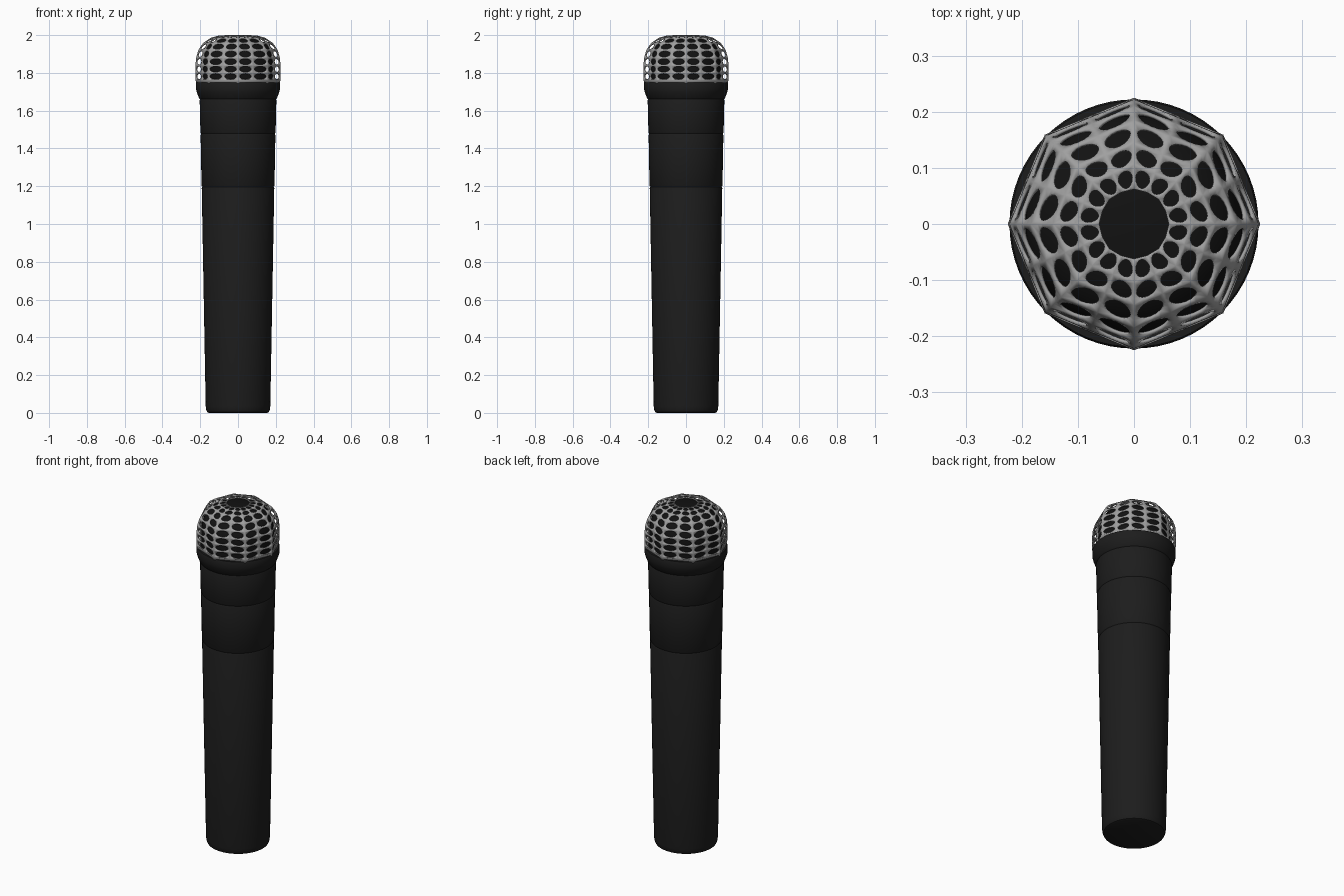
import bpy, bmesh
from math import sin, cos, pi, tau, radians
from mathutils import Vector

if "Cube" in bpy.data.objects:
    bpy.data.objects.remove(bpy.data.objects["Cube"])


def material(name, rgb):
    m = bpy.data.materials.new(name)
    m.diffuse_color = (*rgb, 1)
    m.use_nodes = True
    m.node_tree.nodes["Principled BSDF"].inputs["Base Color"].default_value = m.diffuse_color
    return m


black = material("matte_black", (0.012, 0.012, 0.012))
foam_black = material("foam_black", (0.006, 0.006, 0.006))
steel = material("steel_grey", (0.35, 0.35, 0.35))


def finish(bm, name, mat, angle):
    bmesh.ops.remove_doubles(bm, verts=bm.verts, dist=1e-5)
    bmesh.ops.recalc_face_normals(bm, faces=bm.faces)
    me = bpy.data.meshes.new(name)
    bm.to_mesh(me)
    bm.free()
    ob = bpy.data.objects.new(name, me)
    bpy.context.collection.objects.link(ob)
    me.materials.append(mat)
    bpy.ops.object.select_all(action='DESELECT')
    ob.select_set(True)
    bpy.context.view_layer.objects.active = ob
    bpy.ops.object.shade_smooth_by_angle(angle=radians(angle))
    return ob


def lathe(name, profile, mat, steps=64):
    """Revolve (radius, z) points around the z axis."""
    bm = bmesh.new()
    vs = [bm.verts.new((r, 0, z)) for r, z in profile]
    es = [bm.edges.new(p) for p in zip(vs, vs[1:])]
    bmesh.ops.spin(bm, geom=vs + es, cent=(0, 0, 0), axis=(0, 0, 1),
                   angle=tau, steps=steps, use_duplicate=False)
    return finish(bm, name, mat, 35)


# Tapered handle, neck ring and upper neck, separated by fine grooves
lathe("handle", [(0, 0), (0.155, 0), (0.163, 0.004), (0.168, 0.014), (0.171, 0.035),
                 (0.192, 1.19), (0.189, 1.197), (0, 1.197)], black)
lathe("switch_band", [(0, 1.197), (0.189, 1.197), (0.193, 1.204), (0.198, 1.47),
                      (0.195, 1.478), (0, 1.478)], black)
lathe("upper_neck", [(0, 1.478), (0.195, 1.478), (0.199, 1.486), (0.203, 1.655),
                     (0.2, 1.662), (0, 1.662)], black)

# Flared collar that carries the grille
lathe("collar", [(0, 1.66), (0.2, 1.66), (0.207, 1.667), (0.219, 1.7), (0.222, 1.712),
                 (0.222, 1.742), (0.219, 1.75), (0, 1.75)], black)

# Dark foam liner under the grille
lathe("foam_liner", [(0, 1.745), (0.195, 1.745), (0.196, 1.84), (0.192, 1.88),
                     (0.178, 1.918), (0.157, 1.945), (0.125, 1.968), (0.09, 1.979),
                     (0, 1.983)], foam_black)

# Eight-sided perforated grille: two oval holes per side in every row
rows = [(0.220, 1.745), (0.221, 1.762), (0.222, 1.800), (0.222, 1.839), (0.219, 1.879),
        (0.207, 1.920), (0.182, 1.957), (0.143, 1.983), (0.105, 1.994), (0.062, 1.997)]


def ring(r, z):
    corner = [Vector((r * cos(k * pi / 4), r * sin(k * pi / 4), z)) for k in range(8)]
    out = []
    for k in range(8):
        a, b = corner[k], corner[(k + 1) % 8]
        mid = (a + b) / 2
        if r < 0.07:                       # crown opening is round
            mid *= 1
            mid.x, mid.y = mid.x * 1.06, mid.y * 1.06
        out += [a, mid]
    return out


bm = bmesh.new()
N = 16
for i, (lo, hi) in enumerate(zip(rows, rows[1:])):
    A, B = ring(*lo), ring(*hi)
    for k in range(16):
        q = [A[k], A[(k + 1) % 16], B[(k + 1) % 16], B[k]]
        if i == 0:                         # solid hem tucked into the collar
            bm.faces.new([bm.verts.new(p) for p in q])
            continue

        def at(u, v):
            u, v = (u + 1) / 2, (v + 1) / 2
            return q[0].lerp(q[1], u).lerp(q[3].lerp(q[2], u), v)

        outer, inner = [], []
        for j in range(N):
            c, s = cos(tau * j / N), sin(tau * j / N)
            m = max(abs(c), abs(s))
            outer.append(bm.verts.new(at(c / m, s / m)))
            inner.append(bm.verts.new(at(c * 0.80, s * 0.78)))
        for j in range(N):
            n = (j + 1) % N
            bm.faces.new((outer[j], outer[n], inner[n], inner[j]))
grille = finish(bm, "grille", steel, 60)
sol = grille.modifiers.new("wire_thickness", 'SOLIDIFY')
sol.thickness = 0.006
sol.offset = 0
